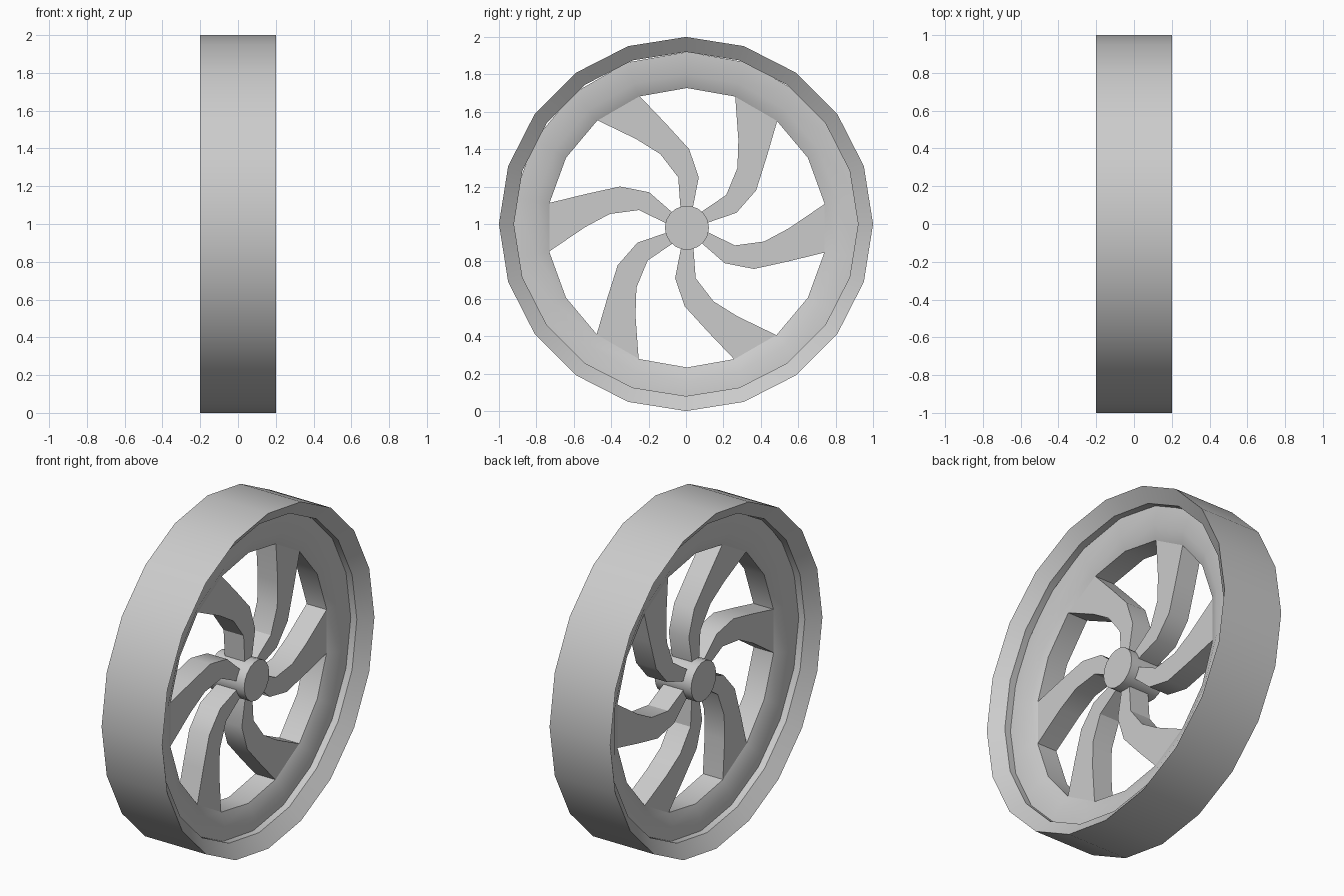
import bpy, bmesh
from math import cos, sin, pi, radians

if "Cube" in bpy.data.objects:
    bpy.data.objects.remove(bpy.data.objects["Cube"])


def finish(bm, name):
    bmesh.ops.recalc_face_normals(bm, faces=bm.faces)
    me = bpy.data.meshes.new(name)
    bm.to_mesh(me)
    bm.free()
    ob = bpy.data.objects.new(name, me)
    bpy.context.collection.objects.link(ob)
    bpy.ops.object.select_all(action='DESELECT')
    ob.select_set(True)
    bpy.context.view_layer.objects.active = ob
    bpy.ops.object.shade_smooth_by_angle(angle=radians(30))
    return ob


def ring(name, profile, sides, cy, cz):
    """Sweep a closed (x, radius) profile around the x axle."""
    bm = bmesh.new()
    loops = []
    for i in range(sides):
        a = pi / 2 + 2 * pi * i / sides
        loops.append([bm.verts.new((x, cy + r * cos(a), cz + r * sin(a)))
                      for x, r in profile])
    n = len(profile)
    for i in range(sides):
        p, q = loops[i], loops[(i + 1) % sides]
        for j in range(n):
            k = (j + 1) % n
            bm.faces.new((p[j], p[k], q[k], q[j]))
    return finish(bm, name)


CY, CZ = 0.005, 0.98  # wheel centre sits a touch below the tyre centre

# Outer tyre with bevelled inner lips
ring("tyre", [(-0.2, 1), (0.2, 1), (0.14, 0.92), (-0.14, 0.92)], 20, 0, 1)

# Rim with a sloped inner edge
ring("rim", [(-0.1, 0.94), (0.1, 0.94), (0.1, 0.82), (0.066, 0.747),
             (-0.066, 0.747), (-0.1, 0.82)], 18, CY, CZ)

# Hub
bm = bmesh.new()
ends = []
for x in (-0.12, 0.12):
    ends.append([bm.verts.new((x, CY + 0.118 * cos(2 * pi * i / 18),
                               CZ + 0.118 * sin(2 * pi * i / 18))) for i in range(18)])
    bm.faces.new(ends[-1])
for i in range(18):
    k = (i + 1) % 18
    bm.faces.new((ends[0][i], ends[0][k], ends[1][k], ends[1][i]))
finish(bm, "hub")

# Six curved spokes: paired points along the lower and upper edge
lower = [(0.09, 0.02), (0.265, 0.08), (0.37, 0.2), (0.427, 0.38), (0.484, 0.575)]
upper = [(0.07, 0.08), (0.21, 0.175), (0.27, 0.32), (0.275, 0.47), (0.258, 0.705)]
W = 0.066
for s in range(6):
    a = 2 * pi * s / 6
    bm = bmesh.new()
    sections = []
    for l, u in zip(lower, upper):
        sections.append([bm.verts.new((x, CY + p[0] * cos(a) - p[1] * sin(a),
                                       CZ + p[0] * sin(a) + p[1] * cos(a)))
                         for x, p in ((-W, l), (W, l), (W, u), (-W, u))])
    for p, q in zip(sections, sections[1:]):
        for j in range(4):
            k = (j + 1) % 4
            bm.faces.new((p[j], p[k], q[k], q[j]))
    bm.faces.new(sections[0])
    bm.faces.new(sections[-1])
    finish(bm, f"spoke_{s + 1}")
